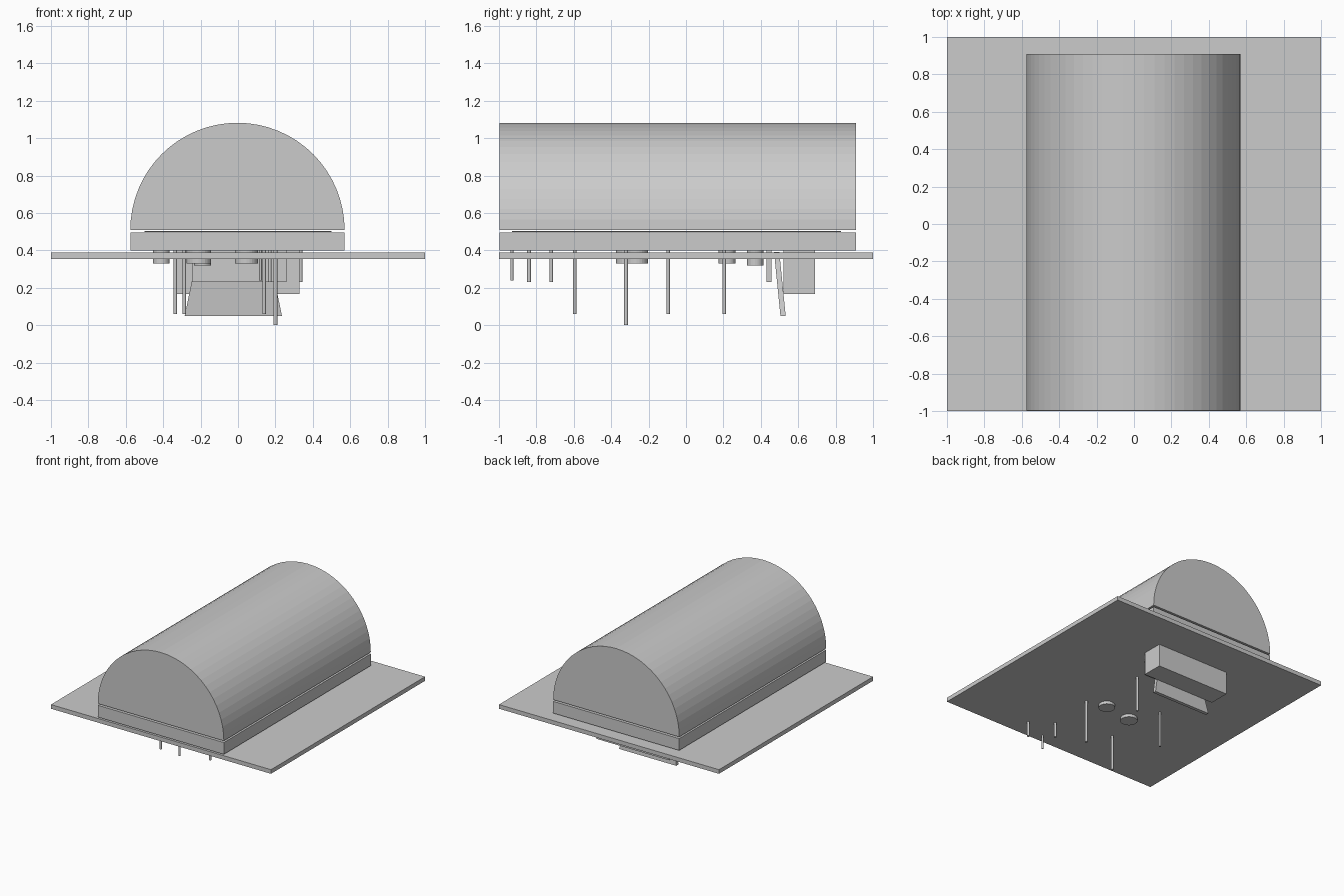
import bpy
import bmesh
import math

if "Cube" in bpy.data.objects:
    bpy.data.objects.remove(bpy.data.objects["Cube"])


def finish(name, bm):
    bmesh.ops.recalc_face_normals(bm, faces=bm.faces)
    mesh = bpy.data.meshes.new(name)
    bm.to_mesh(mesh)
    bm.free()
    obj = bpy.data.objects.new(name, mesh)
    bpy.context.collection.objects.link(obj)
    return obj


def box(name, x0, x1, y0, y1, z0, z1):
    bm = bmesh.new()
    bmesh.ops.create_cube(bm, size=1)
    for v in bm.verts:
        v.co = ((x0 + x1) / 2 + v.co.x * (x1 - x0),
                (y0 + y1) / 2 + v.co.y * (y1 - y0),
                (z0 + z1) / 2 + v.co.z * (z1 - z0))
    return finish(name, bm)


def rod(name, x, y, z0, z1, r, sides):
    bm = bmesh.new()
    bmesh.ops.create_cone(bm, cap_ends=True, segments=sides,
                          radius1=r, radius2=r, depth=z1 - z0)
    bmesh.ops.translate(bm, verts=bm.verts, vec=(x, y, (z0 + z1) / 2))
    return finish(name, bm)


def prism_y(name, profile, y0, y1):
    bm = bmesh.new()
    face = bm.faces.new([bm.verts.new((x, y0, z)) for x, z in profile])
    ext = bmesh.ops.extrude_face_region(bm, geom=[face])
    new = [g for g in ext["geom"] if isinstance(g, bmesh.types.BMVert)]
    bmesh.ops.translate(bm, verts=new, vec=(0, y1 - y0, 0))
    return finish(name, bm)


# Flat base board and raised slab
box("base_board", -1, 1, -1, 1, 0.354, 0.388)
box("body_slab", -0.575, 0.57, -0.998, 0.91, 0.398, 0.495)
box("seam_plate", -0.5, 0.5, -0.93, 0.83, 0.499, 0.504)

# Half-round cover
R, N = 0.573, 32
arc = [(-0.003 + R * math.cos(math.pi * i / N),
        0.509 + R * math.sin(math.pi * i / N)) for i in range(N + 1)]
prism_y("half_round_cover", arc, -0.998, 0.91)

# Thin pins below the board: x, y, bottom z, radius
pins = [(0.335, -0.84, 0.23, 0.010), (0.12, -0.93, 0.24, 0.007),
        (0.17, -0.72, 0.23, 0.009), (0.20, -0.32, 0.0, 0.011),
        (-0.287, -0.595, 0.06, 0.009), (0.14, 0.205, 0.06, 0.009),
        (-0.335, -0.095, 0.06, 0.009)]
for i, (x, y, z, r) in enumerate(pins):
    rod(f"pin_{i + 1}", x, y, z, 0.40, r, 12)

# Short round feet
feet = [(0.045, -0.265, 0.33, 0.062), (-0.21, -0.31, 0.33, 0.065),
        (-0.41, 0.22, 0.33, 0.045), (-0.19, 0.37, 0.318, 0.045)]
for i, (x, y, z, r) in enumerate(feet):
    rod(f"round_foot_{i + 1}", x, y, z, 0.40, r, 24)

# Rear block, cross bar and leaning panel
box("rear_block", -0.33, 0.33, 0.52, 0.69, 0.167, 0.40)
box("cross_bar", -0.245, 0.26, 0.43, 0.457, 0.23, 0.40)
panel = prism_y("leaning_panel",
                [(-0.285, 0.05), (0.235, 0.05), (0.165, 0.39), (-0.215, 0.39)],
                0.505, 0.533)
for v in panel.data.vertices:
    v.co.y -= (v.co.z - 0.05) * 0.1
